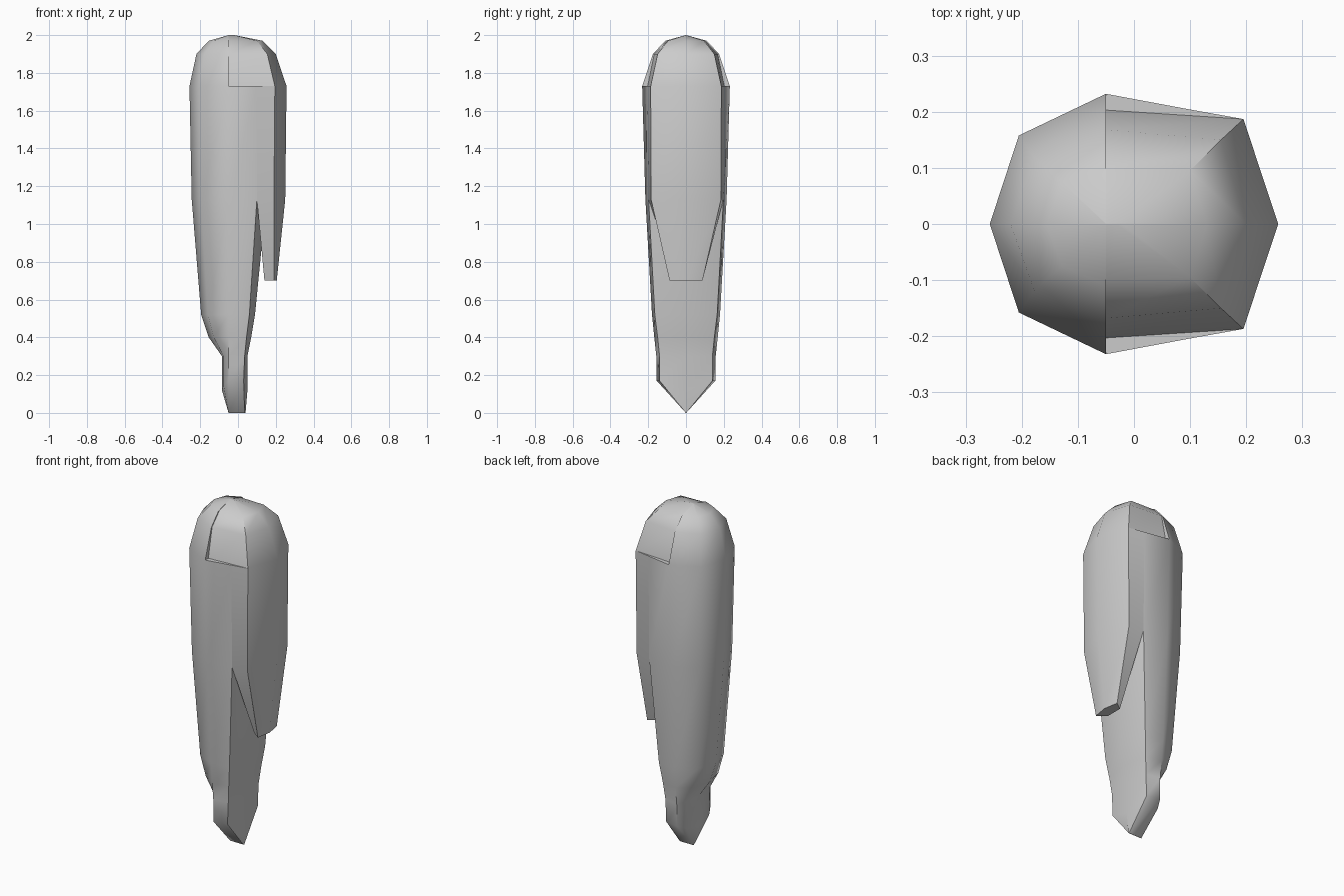
import bpy, bmesh, math

if "Cube" in bpy.data.objects:
    bpy.data.objects.remove(bpy.data.objects["Cube"])


def loft(name, rings):
    """Skin a stack of closed rings with equal point counts and cap the ends."""
    bm = bmesh.new()
    rows = [[bm.verts.new(p) for p in ring] for ring in rings]
    n = len(rows[0])
    for a, b in zip(rows, rows[1:]):
        for i in range(n):
            j = (i + 1) % n
            bm.faces.new((a[i], a[j], b[j], b[i]))
    bm.faces.new(rows[0])
    bm.faces.new(rows[-1])
    bmesh.ops.remove_doubles(bm, verts=bm.verts, dist=0.0005)
    bmesh.ops.recalc_face_normals(bm, faces=bm.faces)
    mesh = bpy.data.meshes.new(name)
    bm.to_mesh(mesh)
    bm.free()
    obj = bpy.data.objects.new(name, mesh)
    bpy.context.collection.objects.link(obj)
    bpy.ops.object.select_all(action='DESELECT')
    obj.select_set(True)
    bpy.context.view_layer.objects.active = obj
    bpy.ops.object.shade_smooth_by_angle(angle=math.radians(48))
    return obj


def mirror_ring(half):
    """half runs from the first to the last point on the +y side."""
    return half + [(x, -y, z) for x, y, z in reversed(half) if y > 0.0 or x is None]


def body_ring(z, left, width, corner_x, corner_y, right, side_lift=0.0):
    zs = z + side_lift
    return mirror_ring([
        (left, 0, z),
        (-0.05 + (left + 0.05) * 0.75, width * 0.68, z + side_lift * 0.5),
        (-0.05, width, zs),
        (corner_x, corner_y, zs),
        (right, 0, z)])


# Main tapering body with the rounded left half of the crown
loft("body", [
    body_ring(2.00, -0.05, 0.001, -0.05, 0.001, -0.05),
    body_ring(1.97, -0.155, 0.11, -0.05, 0.08, -0.05),
    body_ring(1.90, -0.22, 0.175, -0.05, 0.14, -0.05),
    body_ring(1.73, -0.257, 0.232, -0.05, 0.19, -0.05),
    body_ring(1.73, -0.257, 0.232, 0.10, 0.204, 0.19),
    body_ring(1.13, -0.245, 0.215, 0.10, 0.198, 0.15),
    body_ring(0.52, -0.195, 0.18, 0.06, 0.165, 0.09),
    body_ring(0.40, -0.155, 0.168, 0.045, 0.15, 0.07),
    body_ring(0.30, -0.085, 0.157, 0.035, 0.14, 0.05),
    body_ring(0.12, -0.085, 0.155, 0.03, 0.14, 0.05, 0.05),
    body_ring(0.00, -0.05, 0.001, 0.035, 0.001, 0.04),
])


def flap_ring(z, inner_x, inner_y, corner_x, corner_y, right):
    return mirror_ring([
        (inner_x, inner_y, z),
        (corner_x, corner_y, z),
        (right, 0, z)])


# Right half of the crown, continuing into the shorter hanging flap
loft("crown_flap", [
    flap_ring(2.00, -0.05, 0.001, -0.03, 0.001, -0.02),
    flap_ring(1.97, -0.05, 0.10, 0.10, 0.095, 0.13),
    flap_ring(1.90, -0.05, 0.168, 0.155, 0.15, 0.20),
    flap_ring(1.73, -0.05, 0.203, 0.195, 0.187, 0.257),
    flap_ring(1.73, 0.10, 0.204, 0.195, 0.187, 0.257),
    flap_ring(1.13, 0.10, 0.198, 0.19, 0.185, 0.25),
    flap_ring(0.70, 0.14, 0.05, 0.19, 0.087, 0.205),
])
